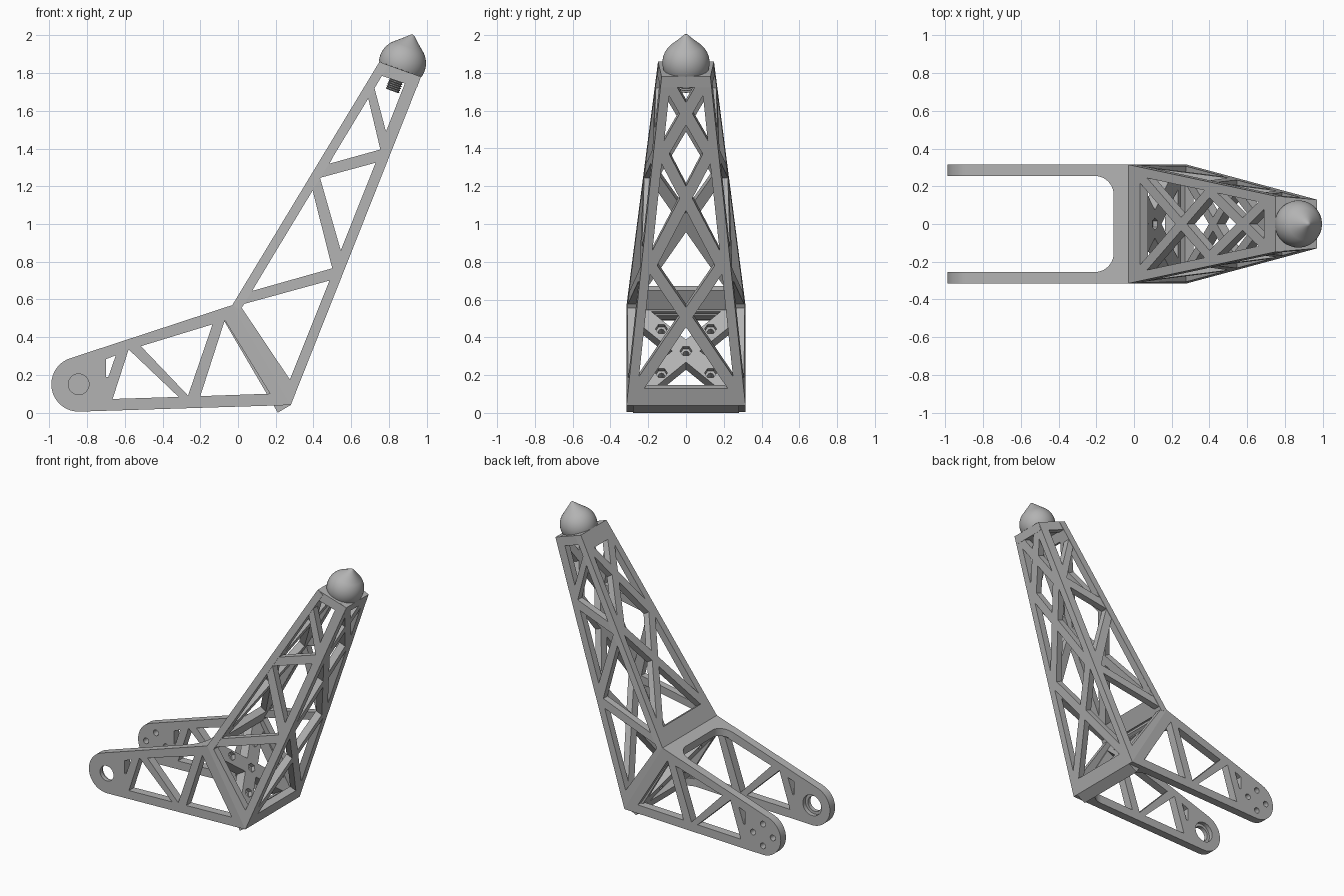
import bpy, bmesh, math
from mathutils import Vector, Matrix

if "Cube" in bpy.data.objects:
    bpy.data.objects.remove(bpy.data.objects["Cube"], do_unlink=True)

grey = bpy.data.materials.new("plain grey")
grey.use_nodes = True
grey.diffuse_color = (0.45, 0.45, 0.45, 1)
grey.node_tree.nodes["Principled BSDF"].inputs["Base Color"].default_value = grey.diffuse_color

# Key points of the side profile (x, z)
BEND_TOP, BEND_LOW = Vector((-0.03, 0.57)), Vector((0.28, 0.04))
TIP_BACK, TIP_FRONT = Vector((0.75, 1.86)), Vector((0.97, 1.78))
EYE = Vector((-0.845, 0.15))
EYE_R, HALF, ARM_T, WALL_T = 0.145, 0.315, 0.06, 0.05
fold = (BEND_LOW - BEND_TOP).normalized()
fold_n = Vector((-fold.y, fold.x))


def side_y(x, z):
    """Half width of the tapering tower."""
    return HALF - 0.126 * max(0, (Vector((x, z)) - BEND_TOP).dot(fold_n))


def finish(bm, name):
    bmesh.ops.recalc_face_normals(bm, faces=bm.faces)
    mesh = bpy.data.meshes.new(name)
    bm.to_mesh(mesh)
    bm.free()
    mesh.materials.append(grey)
    ob = bpy.data.objects.new(name, mesh)
    bpy.context.collection.objects.link(ob)
    bpy.ops.object.select_all(action="DESELECT")
    ob.select_set(True)
    bpy.context.view_layer.objects.active = ob
    bpy.ops.object.shade_smooth_by_angle(angle=math.radians(30))
    return ob


def panel(name, outline, holes, place, offset):
    """Flat outline with holes, placed in space and thickened by an offset."""
    bm = bmesh.new()
    for loop in [outline] + holes:
        vs = [bm.verts.new((p[0], p[1], 0)) for p in loop]
        for a, b in zip(vs, vs[1:] + vs[:1]):
            bm.edges.new((a, b))
    bmesh.ops.triangle_fill(bm, edges=bm.edges[:], use_beauty=True, normal=(0, 0, 1))
    for v in bm.verts:
        v.co = place(v.co.x, v.co.y)
    ext = bmesh.ops.extrude_face_region(bm, geom=bm.faces[:], use_keep_orig=True)
    moved = [g for g in ext["geom"] if isinstance(g, bmesh.types.BMVert)]
    bmesh.ops.translate(bm, verts=moved, vec=Vector(offset))
    return finish(bm, name)


def arc(cx, cy, r, a0, a1, n):
    angles = [math.radians(a0 + (a1 - a0) * i / n) for i in range(n + 1)]
    return [(cx + r * math.cos(a), cy + r * math.sin(a)) for a in angles]


def ring(cx, cy, r, n=32):
    return arc(cx, cy, r, 0, 360, n)[:-1]


def cross_holes(levels, width, h):
    """Openings left by crossed bars of half width h between the given levels."""
    holes, low = [], None
    for a, b in zip(levels, levels[1:]):
        wa, wb = width(a), width(b)
        m, q = (wa + wb) / (b - a), (wb - wa) / (b - a)
        k = h * math.sqrt(1 + m * m)
        c = a + wa / m
        base = [(wa - k, a), (0, c - k / m), (k - wa, a)]
        holes.append(base + ([low] if low else []))
        low = (0, c + k / m)
        lo, hi = a + k / (m + q), b - k / (m - q)
        for s in (-1, 1):
            holes.append([(s * width(lo), lo), (s * width(hi), hi), (s * k, c)])
    holes.append([(wb - k, b), low, (k - wb, b)])
    return holes


# Side arms with triangular openings
arm_outline = arc(*EYE, EYE_R, 108.2, 272, 32) + [BEND_LOW, BEND_TOP]
arm_holes = [
    [(-0.70, 0.283), (-0.648, 0.304), (-0.688, 0.188), (-0.70, 0.188)],
    [(-0.58, 0.335), (-0.665, 0.072), (-0.315, 0.083)],
    [(-0.515, 0.352), (-0.135, 0.468), (-0.265, 0.09)],
    [(-0.07, 0.49), (-0.20, 0.087), (0.17, 0.10)],
]
bolts = [ring(EYE.x + dx, EYE.y + dz, 0.021, 20)
         for dx, dz in ((0.08, 0), (-0.08, 0), (0, 0.08), (0, -0.08))]


def arm(name, s, y, t, extra):
    panel(name, arm_outline, arm_holes + extra,
          lambda x, z: Vector((x, s * y, z)), (0, -s * t, 0))


arm("right_arm_outer", -1, HALF, ARM_T / 2, [ring(*EYE, 0.055)])
arm("right_arm_inner", -1, HALF - ARM_T / 2, ARM_T / 2, [ring(*EYE, 0.075)])
arm("left_arm", 1, HALF, ARM_T, bolts)

# Tower side walls
wall_holes = [
    [(0.01, 0.57), (0.485, 0.70), (0.275, 0.175)],
    [(0.075, 0.645), (0.50, 0.765), (0.395, 1.18)],
    [(0.435, 1.245), (0.73, 1.325), (0.545, 0.86)],
    [(0.485, 1.32), (0.755, 1.395), (0.685, 1.69)],
    [(0.72, 1.735), (0.785, 1.49), (0.885, 1.745), (0.75, 1.79)],
]
for s, name in ((-1, "right_tower_wall"), (1, "left_tower_wall")):
    panel(name, [BEND_TOP, BEND_LOW, TIP_FRONT, TIP_BACK], wall_holes,
          lambda x, z: Vector((x, s * side_y(x, z), z)), (0, -s * WALL_T, 0))


# Tower faces with crossed bars
def tower_face(name, start, end, levels, inward):
    length = (end - start).length
    d = (end - start) / length
    w0, w1 = side_y(*start), side_y(*end)

    def place(y, v):
        p = start + d * v
        return Vector((p.x, y, p.y))

    holes = cross_holes(levels, lambda v: w0 + (w1 - w0) * v / length - 0.05, 0.03)
    n = Vector((d.y, 0, -d.x)) * inward * WALL_T
    panel(name, [(-w0, 0), (w0, 0), (w1, length), (-w1, length)], holes, place, n)


tower_face("outer_tower_face", BEND_LOW, TIP_FRONT, (0.097, 0.796, 1.431, 1.818), -1)
tower_face("inner_tower_face", BEND_TOP, TIP_BACK, (0.12, 0.83, 1.39), 1)

# Bulkhead at the bend: hex pockets in front, round bolt holes behind
fold_len = (BEND_LOW - BEND_TOP).length
spots = [(0, 0.28)] + [(sx * 0.13, v) for sx in (-1, 1) for v in (0.145, 0.415)]
bulk_holes = cross_holes((0.04, 0.52), lambda v: 0.255, 0.05)
for name, depth, r, n in (("bulkhead_front", 0, 0.032, 6), ("bulkhead_rear", 0.03, 0.016, 16)):
    def on_fold(y, v):
        p = BEND_TOP + fold * v - fold_n * depth
        return Vector((p.x, y, p.y))
    t = 0.03 if depth == 0 else 0.05
    panel(name, [(-0.28, 0), (0.28, 0), (0.28, fold_len), (-0.28, fold_len)],
          bulk_holes + [ring(y, v, r, n) for y, v in spots], on_fold,
          Vector((fold_n.x, 0, fold_n.y)) * -t)


# Filleted cross webs joining the arms
def web(name, xf, xp, height, t, r=0.1):
    inner = HALF - ARM_T
    outline = ([(xf, -0.28), (xf, 0.28), (xp - r, 0.28)]
               + arc(xp - r, inner - r, r, 90, 0, 10)
               + arc(xp - r, r - inner, r, 0, -90, 10) + [(xp - r, -0.28)])
    panel(name, outline, [], lambda x, y: Vector((x, y, height(x))), (0, 0, t))


web("top_web", BEND_TOP.x, -0.108, lambda x: 0.57 + 0.329 * (x + 0.03), -0.055)
web("bottom_web", BEND_LOW.x, 0.19, lambda x: 0.04 + 0.031 * (x - 0.28), 0.055)

# Cap plate on top of the tower
across = (TIP_FRONT - TIP_BACK).normalized()
axis = Vector((-across.y, 0, across.x))
wb, wf = side_y(*TIP_BACK), side_y(*TIP_FRONT)
cap_len = (TIP_FRONT - TIP_BACK).length
panel("cap_plate", [(0, -wb), (0, wb), (cap_len, wf), (cap_len, -wf)], [],
      lambda u, y: Vector((TIP_BACK.x + across.x * u, y, TIP_BACK.y + across.y * u)),
      axis * -0.06)


# Turned parts along the tip axis
def lathe(name, profile, steps=48):
    bm = bmesh.new()
    vs = [bm.verts.new((r, 0, h)) for r, h in profile]
    edges = [bm.edges.new(e) for e in zip(vs, vs[1:])]
    bmesh.ops.spin(bm, geom=vs + edges, cent=(0, 0, 0), axis=(0, 0, 1),
                   angle=math.tau, steps=steps)
    bmesh.ops.remove_doubles(bm, verts=bm.verts, dist=0.0002)
    mid = (TIP_BACK + TIP_FRONT) / 2
    tilt = Vector((0, 0, 1)).rotation_difference(axis).to_matrix().to_4x4()
    bm.transform(Matrix.Translation((mid.x, 0, mid.y)) @ tilt)
    return finish(bm, name)


dome = [(0.125 * math.cos(a), 0.035 + 0.125 * math.sin(a))
        for a in (math.radians(-16 + 4.5 * i) for i in range(15))]
lathe("pointed_knob", [(0, 0)] + dome + [(0.04, 0.165), (0.014, 0.189), (0.008, 0.194), (0, 0.196)])

thread = [(0, -0.122)]
for i in range(7):
    thread += [(0.032, -0.122 + i * 0.011), (0.040, -0.1165 + i * 0.011)]
lathe("threaded_stud", thread + [(0.032, -0.045), (0, -0.045)], 24)
